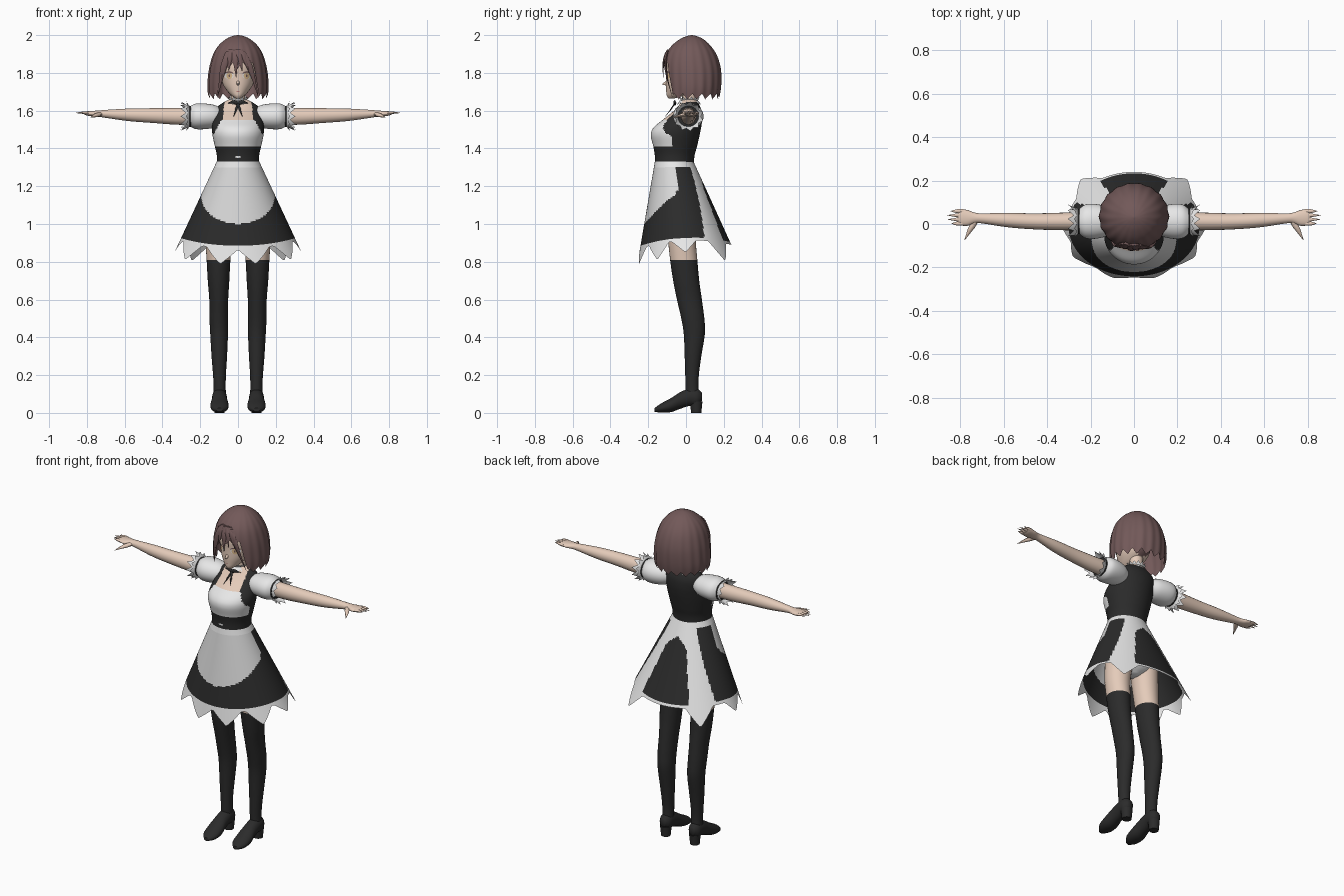
import bpy, bmesh
from math import sin, cos, asin, atan2, sqrt, pi, tau, degrees, radians
from mathutils import Vector
from mathutils.bvhtree import BVHTree

if "Cube" in bpy.data.objects:
    bpy.data.objects.remove(bpy.data.objects["Cube"])

# Materials
COLOURS = {"skin": (.78, .6, .49), "hair_brown": (.17, .1, .1), "black_cloth": (.024, .024, .024),
           "white_cloth": (.8, .8, .8), "apron_white": (.68, .68, .68), "amber": (.72, .5, .27),
           "lip": (.5, .22, .2)}
MATS = {}
for key, rgb in COLOURS.items():
    m = bpy.data.materials.new(key)
    m.use_nodes = True
    m.diffuse_color = (*rgb, 1)
    shader = m.node_tree.nodes["Principled BSDF"]
    shader.inputs["Base Color"].default_value = (*rgb, 1)
    shader.inputs["Roughness"].default_value = .8
    MATS[key] = m
SKIN, HAIR, BLACK, WHITE, APRON, AMBER, LIP = COLOURS
PARTS = []


# Helpers
def finish(name, bm, mats, rule=None):
    bmesh.ops.recalc_face_normals(bm, faces=bm.faces)
    if rule:
        for f in bm.faces:
            f.material_index = rule(f.calc_center_median())
    mesh = bpy.data.meshes.new(name)
    bm.to_mesh(mesh)
    bm.free()
    for key in mats:
        mesh.materials.append(MATS[key])
    obj = bpy.data.objects.new(name, mesh)
    bpy.context.collection.objects.link(obj)
    PARTS.append(obj)
    return obj


def loft(name, rings, mats, rule=None, caps=(True, True)):
    bm = bmesh.new()
    loops = [[bm.verts.new(p) for p in r] for r in rings]
    n = len(loops[0])
    for lo, hi in zip(loops, loops[1:]):
        for j in range(n):
            k = (j + 1) % n
            bm.faces.new((lo[j], lo[k], hi[k], hi[j]))
    if caps[0]:
        bm.faces.new(loops[0][::-1])
    if caps[1]:
        bm.faces.new(loops[-1])
    return finish(name, bm, mats, rule)


def ring(c, a, b, n=20):
    c, a, b = Vector(c), Vector(a), Vector(b)
    return [c + a * cos(tau * i / n) + b * sin(tau * i / n) for i in range(n)]


def resample(rows, k=5):
    out = []
    for i in range(len(rows) - 1):
        quad = [rows[min(max(j, 0), len(rows) - 1)] for j in range(i - 1, i + 3)]
        for s in range(k):
            t = s / k
            out.append(tuple(q + .5 * t * (r - p + t * (2 * p - 5 * q + 4 * r - u + t * (3 * (q - r) + u - p)))
                             for p, q, r, u in zip(*quad)))
    return out + [rows[-1]]


def upright(rows, n=64, k=5):
    """Rings from rows of height, half width, front y, back y."""
    return [ring((0, (f + b) / 2, z), (w, 0, 0), (0, (b - f) / 2, 0), n) for z, w, f, b in resample(rows, k)]


def strand(name, points, width, depth, mat, axes=((1, 0, 0), (0, 1, 0))):
    pts = resample(points, 4)
    rings = []
    for i, p in enumerate(pts):
        s = max(.06, min(1, 1.6 * (1 - i / (len(pts) - 1))))
        rings.append(ring(p, Vector(axes[0]) * width * s, Vector(axes[1]) * depth * s, 8))
    loft(name, rings, [mat])


def frill(name, c, a, b, step, flare, n, mat):
    """Flared ruffle whose rim has n points."""
    inner, outer = ring(c, a, b, 2 * n), []
    for i, p in enumerate(inner):
        tip = 1 if i % 2 else .45
        outer.append(Vector(c) + (p - Vector(c)) * (1 + flare * tip) + Vector(step) * tip)
    loft(name, [inner, outer], [mat], caps=(False, False))


# Torso with vest, bib and bare neckline
def torso_colour(p):
    x, z = abs(p.x), p.z
    if z > 1.645 or (z > 1.55 and p.y < 0 and x < .082 - .1 * (z - 1.55)):
        return 2
    if 1.41 < z < 1.55 and p.y < -.075 and x < .132 - .55 * max(0, z - 1.47):
        return 1
    return 0


loft("torso", upright([(1.3, .113, -.165, .04), (1.36, .112, -.165, .045), (1.41, .122, -.173, .058),
                       (1.47, .135, -.186, .072), (1.51, .137, -.172, .08), (1.55, .133, -.125, .085),
                       (1.59, .125, -.075, .084), (1.62, .11, -.045, .075), (1.645, .075, -.028, .062),
                       (1.66, .045, -.022, .058)], 96, 8),
     [BLACK, WHITE, SKIN], torso_colour)
loft("neck", [ring((0, .018, z), (.038, 0, 0), (0, .038, 0)) for z in (1.62, 1.75)], [SKIN])
loft("underwear", upright([(.98, .03, -.05, .02), (1.03, .12, -.1, .07), (1.15, .13, -.11, .07),
                           (1.31, .1, -.14, .03)], 32), [WHITE])

# Skirt with apron, panels and pointed hem
TIPS = ((-75, .085), (-38, .085), (-2, .06), (47, .1))


def skirt_section(z):
    f = (1.33 - z) / .44
    front, back = -.165 - .075 * f, .04 + .2 * f
    return .113 + .205 * f, (front + back) / 2, (back - front) / 2


def hem(t):
    return .905 + .02 * cos(2 * t) + .02 * max(0, sin(t))


def skirt_point(t, z):
    w, yc, d = skirt_section(z)
    return Vector((w * cos(t), yc + d * sin(t), z))


def skirt_colour(p):
    w, yc, d = skirt_section(p.z)
    t = atan2((p.y - yc) / d, p.x / w)
    side, z = degrees(asin(sin(t))), p.z
    if z < hem(t) or z > 1.3:
        return 1
    if side < 0:
        drop = max(0, 1.15 - z) / .15
        reach = .195 * sqrt(max(0, 1 - drop * drop)) - .4 * max(0, z - 1.15)
        return 2 if abs(p.x) < reach else 0
    if side < 25 + 55 * (z - .9):
        return 0
    half = 32 - 30 * (z - .9) - 9 * max(0, (z - 1.17) / .05) ** 2
    return 0 if 90 - side < half else 1


rings = []
for i in range(59):
    row = []
    for j in range(160):
        t = tau * (j + .5) / 160
        side = degrees(asin(sin(t)))
        drop = .015 + sum(d * max(0, 1 - abs(side - a) / 16) for a, d in TIPS)
        z = 1.33 - (1.33 - hem(t)) * min(i, 56) / 56 - drop * max(0, i - 56) / 2
        row.append(skirt_point(t, z))
    rings.append(row)
loft("skirt", rings, [BLACK, WHITE, APRON], skirt_colour, (False, False))

# Head
head = loft("head", upright([(1.665, .012, -.093, -.06), (1.68, .034, -.102, -.01), (1.705, .058, -.105, .04),
                             (1.74, .08, -.107, .08), (1.79, .092, -.107, .1), (1.85, .096, -.108, .11),
                             (1.92, .085, -.08, .1), (1.955, .04, -.02, .06)], 48),
            [SKIN, HAIR], lambda p: int(p.y > .06))
loft("nose", [ring((0, y, z), (r, 0, 0), (0, 0, r * 1.4), 10)
              for y, z, r in ((-.095, 1.75, .013), (-.112, 1.744, .007), (-.125, 1.739, .002))], [SKIN])
TREES = {o: BVHTree.FromPolygons([v.co for v in o.data.vertices], [p.vertices[:] for p in o.data.polygons])
         for o in (head, bpy.data.objects["torso"])}


def plate(name, obj, x, z, w, h, lift, mat, arch=0):
    """Thin oval laid on the front of an object."""
    bm, rows = bmesh.new(), []
    for s in (.02, .5, 1):
        row = []
        for p in ring((x, -1, z), (w * s, 0, 0), (0, 0, h * s), 20):
            p.z -= arch * ((p.x - x) / w) ** 2
            hit = TREES[obj].ray_cast(p, Vector((0, 1, 0)))[0]
            row.append(bm.verts.new((p.x, (hit.y if hit else -.1) - lift, p.z)))
        rows.append(row)
    bm.faces.new(rows[0])
    for lo, hi in zip(rows, rows[1:]):
        for j in range(20):
            bm.faces.new((lo[j], lo[j - 1], hi[j - 1], hi[j]))
    finish(name, bm, [mat])


for s, label in ((1, "left"), (-1, "right")):
    plate(label + "_eye_white", head, s * .047, 1.785, .024, .017, .002, WHITE)
    plate(label + "_iris", head, s * .046, 1.785, .016, .018, .003, AMBER)
    plate(label + "_pupil", head, s * .046, 1.785, .004, .007, .004, HAIR)
    plate(label + "_lash", head, s * .048, 1.805, .026, .004, .005, HAIR, .009)
plate("mouth", head, 0, 1.702, .012, .002, .002, LIP)
plate("waist_buckle", bpy.data.objects["torso"], 0, 1.355, .016, .005, .003, WHITE)

# Bobbed hair
PROFILE = resample([(1.65, .15, -.11, .172), (1.72, .16, -.115, .185), (1.8, .155, -.12, .187),
                    (1.86, .143, -.116, .176), (1.91, .125, -.1, .155), (1.95, .098, -.07, .125),
                    (1.98, .062, -.03, .09), (1.995, .03, .005, .055), (2, .004, .028, .034)], 4)


def hair_section(z):
    for lo, hi in zip(PROFILE, PROFILE[1:]):
        if z <= hi[0]:
            break
    k = min(1, max(0, (z - lo[0]) / (hi[0] - lo[0])))
    w, f, b = (p + (q - p) * k for p, q in zip(lo[1:], hi[1:]))
    return w, (f + b) / 2, (b - f) / 2


rings = []
for i in range(33):
    row, v = [], i / 32
    for j in range(144):
        t = tau * j / 144
        away = abs(degrees(t) - 270)
        saw = abs((j % 8) - 4) / 4
        low = 1.66 + .03 * saw + .165 * min(1, max(0, (46 - away) / 13))
        z = 2 - (2 - low) * v * v
        w, yc, d = hair_section(z)
        ridge = 1 + .016 * v * cos(18 * t)
        row.append(Vector((w * ridge * cos(t), yc + d * ridge * sin(t), z)))
    rings.append(row)
loft("hair", rings, [HAIR], caps=(True, False))


def hair_front(x, z):
    w, yc, d = hair_section(z)
    return (x, yc - d * sqrt(max(0, 1 - (x / w) ** 2)) - .002, z)


for i, (x, z) in enumerate(((-.085, 1.75), (-.05, 1.812), (-.01, 1.775), (.022, 1.81), (.055, 1.812),
                            (.088, 1.75), (-.108, 1.67), (.108, 1.67))):
    path = [hair_front(-.02 + (x + .02) * k, 1.94 + (z - 1.94) * k * k) for k in (.35, .6, .8, 1)]
    strand(f"fringe_lock_{i + 1}", path, .018, .007, HAIR)

# Collar and ribbon
loft("collar_band", [ring((0, .018, z), (.044, 0, 0), (0, .044, 0)) for z in (1.635, 1.66)], [WHITE])
frill("collar_ruffle", (0, .015, 1.655), (.044, 0, 0), (0, .046, 0), (0, 0, -.025), .5, 14, WHITE)
frill("collar_upper_ruffle", (0, .018, 1.65), (.043, 0, 0), (0, .043, 0), (0, 0, .025), .3, 14, WHITE)
for s, label in ((1, "left"), (-1, "right")):
    strand(label + "_ribbon_loop", [(0, -.058, 1.638), (s * .025, -.06, 1.646), (s * .055, -.05, 1.64)],
           .011, .006, BLACK, ((0, 0, 1), (0, 1, 0)))
    strand(label + "_ribbon_tail", [(0, -.06, 1.638), (s * .012, -.085, 1.6), (s * .024, -.112, 1.568)],
           .006, .004, BLACK)

# Limbs, sleeves and shoes
for s, label in ((1, "left_"), (-1, "right_")):
    arm = resample([(.14, .014, 1.573, .042, .045), (.3, .012, 1.57, .041, .045), (.45, .012, 1.574, .037, .039),
                    (.58, .018, 1.578, .033, .033), (.7, .026, 1.583, .023, .021), (.735, .028, 1.584, .025, .017),
                    (.765, .028, 1.584, .036, .015), (.795, .03, 1.585, .037, .012), (.81, .031, 1.586, .032, .008)])
    loft(label + "arm", [ring((s * x, y, z), (0, w, 0), (0, 0, h)) for x, y, z, w, h in arm], [SKIN])
    for i, reach in enumerate((.84, .857, .86, .845)):
        y = .002 + .019 * i
        strand(f"{label}finger_{i + 1}", [(s * .785, y, 1.585), (s * .82, y, 1.589), (s * reach, y, 1.588)],
               .0095, .008, SKIN, ((0, 1, 0), (0, 0, 1)))
    strand(label + "thumb", [(s * .73, .012, 1.582), (s * .755, -.03, 1.574), (s * .78, -.075, 1.563)],
           .015, .011, SKIN, ((1, 0, 0), (0, 0, 1)))

    puff = resample([(.085, .045, .04), (.125, .068, .06), (.18, .08, .068), (.225, .077, .067), (.255, .054, .052)])
    loft(label + "sleeve", [ring((s * x, .012, 1.57), (0, w, 0), (0, 0, h), 32) for x, w, h in puff], [WHITE])
    loft(label + "sleeve_ribbon", [ring((s * x, .012, 1.57), (0, .058, 0), (0, 0, .056), 32)
                                   for x in (.25, .258)], [BLACK])
    for k, step in (("outer", .05), ("inner", .02)):
        frill(f"{label}cuff_{k}", (s * .255, .012, 1.57), (0, .054, 0), (0, 0, .053), (s * step, 0, 0), .5, 11, WHITE)

    leg = resample([(1.08, .085, -.02, .078, .085), (.93, .1, -.022, .072, .074), (.81, .103, -.012, .063, .072),
                    (.7, .103, .001, .057, .069), (.6, .102, .018, .05, .066), (.5, .102, .036, .049, .061),
                    (.42, .1, .044, .047, .056), (.3, .099, .037, .041, .044), (.2, .098, .032, .034, .036),
                    (.13, .097, .032, .032, .034), (.07, .097, .035, .034, .036)])
    loft(label + "leg_and_stocking", [ring((s * x, y, z), (w, 0, 0), (0, d, 0), 28) for z, x, y, w, d in leg],
         [BLACK, SKIN], lambda p: int(p.z > .81))
    shoe = resample([(.085, .085, .018, .02), (.06, .082, .036, .047), (.02, .083, .039, .046), (-.03, .066, .041, .044),
                     (-.08, .041, .048, .037), (-.13, .026, .043, .025), (-.166, .016, .016, .01)])
    loft(label + "shoe", [ring((s * .098, y, z), (w, 0, 0), (0, 0, h), 24) for y, z, w, h in shoe], [BLACK])
    loft(label + "shoe_heel", [ring((s * .098, .054, z), (r, 0, 0), (0, r, 0), 16)
                               for z, r in ((0, .027), (.06, .033))], [BLACK])

# Smooth shading with sharp creases kept
bpy.ops.object.select_all(action="DESELECT")
for obj in PARTS:
    obj.select_set(True)
bpy.context.view_layer.objects.active = PARTS[0]
bpy.ops.object.shade_smooth_by_angle(angle=radians(50))
